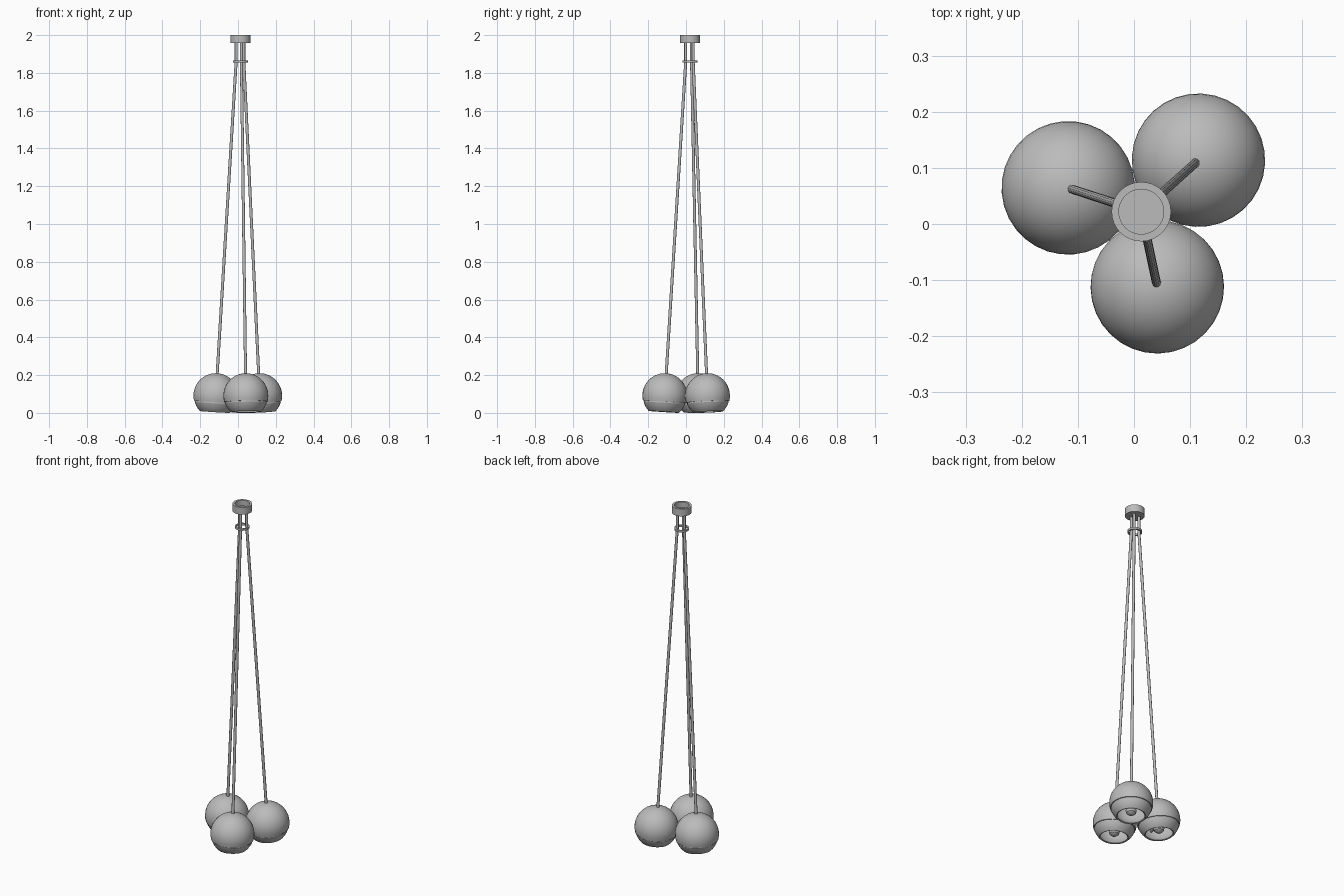
import bpy, bmesh, math
from mathutils import Matrix, Vector

cube = bpy.data.objects.get("Cube")
if cube:
    bpy.data.objects.remove(cube, do_unlink=True)

grey = bpy.data.materials.new("satin grey metal")
grey.use_nodes = True
GREY = (0.5, 0.5, 0.5, 1)
grey.diffuse_color = GREY
grey.node_tree.nodes["Principled BSDF"].inputs["Base Color"].default_value = GREY


def finish(name, bm, matrix):
    bmesh.ops.remove_doubles(bm, verts=bm.verts, dist=1e-5)
    bmesh.ops.recalc_face_normals(bm, faces=bm.faces)
    mesh = bpy.data.meshes.new(name)
    bm.to_mesh(mesh)
    bm.free()
    mesh.transform(matrix)
    mesh.materials.append(grey)
    for p in mesh.polygons:
        p.use_smooth = True
    mesh.set_sharp_from_angle(angle=math.radians(35))
    obj = bpy.data.objects.new(name, mesh)
    bpy.context.collection.objects.link(obj)
    return obj


def lathe(name, profile, matrix, sides=32, closed=False):
    """Spin (radius, height) points about the local z axis."""
    bm = bmesh.new()
    verts = [bm.verts.new((r, 0, z)) for r, z in profile]
    pairs = list(zip(verts, verts[1:]))
    if closed:
        pairs.append((verts[-1], verts[0]))
    edges = [bm.edges.new(p) for p in pairs]
    bmesh.ops.spin(bm, geom=verts + edges, axis=(0, 0, 1), cent=(0, 0, 0),
                   angle=math.tau, steps=sides, use_merge=True)
    return finish(name, bm, matrix)


def rod(name, start, end, radius):
    d = end - start
    m = Matrix.Translation(start) @ d.to_track_quat("Z", "Y").to_matrix().to_4x4()
    length = d.length
    return lathe(name, [(0, 0), (radius, 0), (radius, length), (0, length)], m, 12)


def arc(radius, z0, z1, steps):
    """Points on a circle between two heights."""
    a0, a1 = math.asin(z0 / radius), math.asin(z1 / radius)
    angles = [a0 + (a1 - a0) * i / steps for i in range(steps + 1)]
    return [(radius * math.cos(a), radius * math.sin(a)) for a in angles]


HUB = Vector((0.013, 0.022, 0))
BALL = 0.119
hub_matrix = Matrix.Translation(HUB)

# Ceiling cup and the hoop that gathers the cords
lathe("ceiling_cup", [(0, 1.957), (0.053, 1.957), (0.053, 2), (0.04, 2),
                      (0.04, 1.968), (0, 1.968)], hub_matrix)
lathe("gathering_hoop", [(0.031, 1.855), (0.04, 1.855), (0.04, 1.866), (0.031, 1.866)],
      hub_matrix, closed=True)

# Hollow globe: dome, groove, lower band, rim and inner wall
shell = arc(BALL, BALL, -0.033, 14)
shell += [(0.109, -0.033), (0.109, -0.039)]
shell += arc(0.117, -0.039, -0.086, 5)
shell += arc(0.110, -0.083, 0.110, 14)

# Lamp holder and bulb inside the globe
holder = [(0, 0.1), (0.028, 0.1), (0.028, -0.02), (0, -0.02)]
bulb = [(0.018, -0.02), (0.024, -0.035), (0.03, -0.05), (0.026, -0.066),
        (0.014, -0.076), (0, -0.078)]

for label, degrees in (("left", 42), ("right", 162), ("front", 282)):
    a = math.radians(degrees)
    out = Vector((math.cos(a), math.sin(a), 0))
    centre = HUB + out * 0.137 + Vector((0, 0, 0.091))
    bend = HUB + out * 0.024 + Vector((0, 0, 1.86))
    top = HUB + out * 0.024 + Vector((0, 0, 1.96))
    axis = (bend - centre).normalized()
    tilt = Matrix.Rotation(a, 4, "Z") @ Matrix.Rotation(
        -math.acos(axis.z), 4, "Y")
    place = Matrix.Translation(centre) @ tilt

    lathe(label + "_globe", shell, place)
    lathe(label + "_lamp_holder", holder, place, 20)
    lathe(label + "_bulb", bulb, place, 20)
    # Crossbar carrying the lamp holder
    reach = place.to_3x3() @ Vector((0, 0.105, 0))
    mid = place @ Vector((0, 0, -0.012))
    rod(label + "_crossbar", mid - reach, mid + reach, 0.008)
    # Cord from globe to hoop, then straight stem into the cup
    rod(label + "_cord", centre + axis * (BALL - 0.004), bend, 0.008)
    rod(label + "_stem", bend, top, 0.008)
